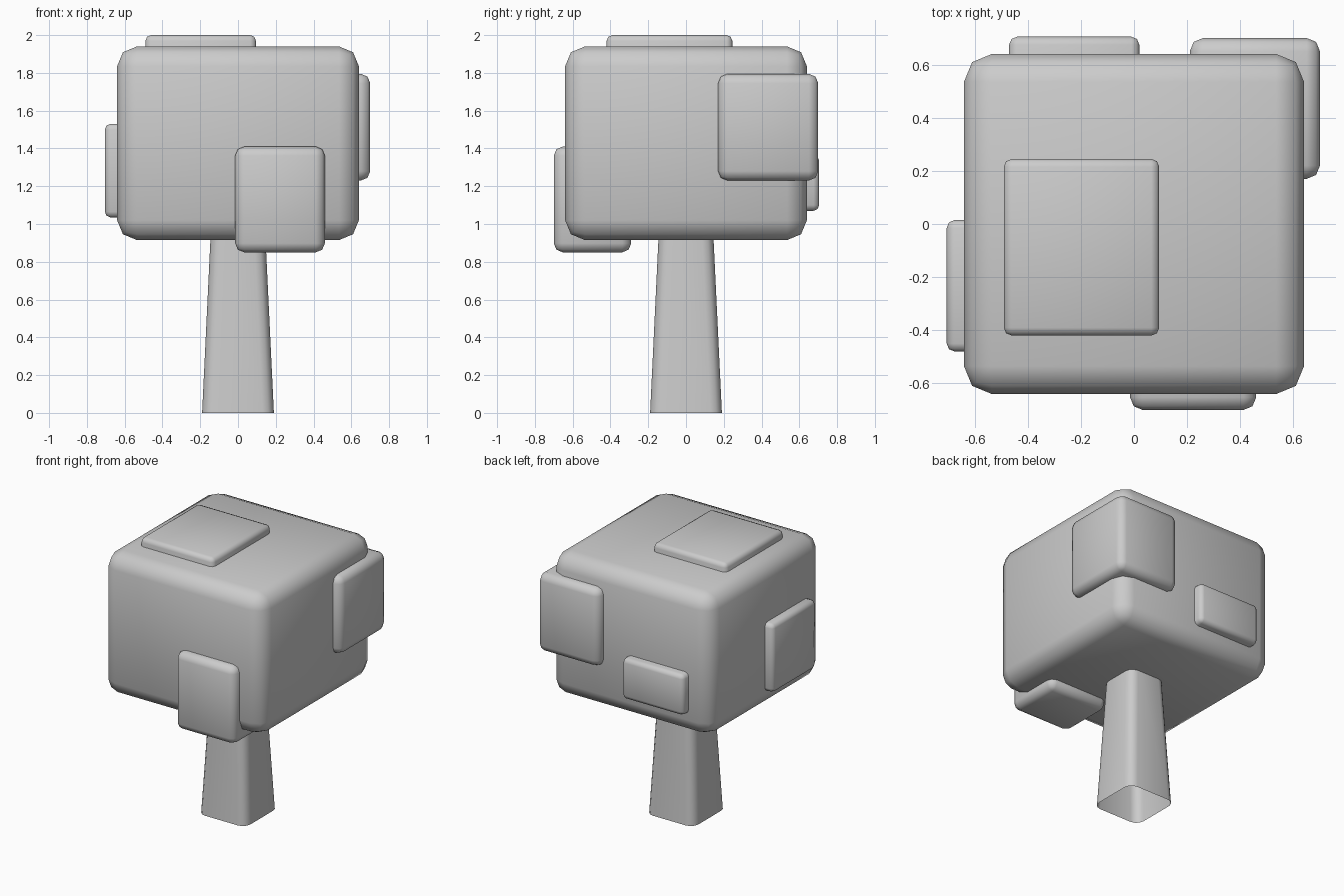
import bpy, bmesh
from math import radians

if "Cube" in bpy.data.objects:
    bpy.data.objects.remove(bpy.data.objects["Cube"])


def finish(obj):
    bpy.ops.object.select_all(action='DESELECT')
    obj.select_set(True)
    bpy.context.view_layer.objects.active = obj
    bpy.ops.object.shade_smooth_by_angle(angle=radians(50))


def rounded_box(name, lo, hi, bevel, segments=2):
    """Bevelled box spanning two opposite corners."""
    bm = bmesh.new()
    bmesh.ops.create_cube(bm, size=1)
    for v in bm.verts:
        v.co = [(a + b) / 2 + c * (b - a) for a, b, c in zip(lo, hi, v.co)]
    bmesh.ops.bevel(bm, geom=bm.edges[:], offset=bevel, segments=segments,
                    profile=0.5, affect='EDGES')
    mesh = bpy.data.meshes.new(name)
    bm.to_mesh(mesh)
    bm.free()
    obj = bpy.data.objects.new(name, mesh)
    bpy.context.collection.objects.link(obj)
    finish(obj)
    return obj


# Tapered trunk with rounded upright edges, open at the bottom
def trunk(base, top, height, bevel):
    bm = bmesh.new()
    bmesh.ops.create_cube(bm, size=2)
    for v in bm.verts:
        half = top if v.co.z > 0 else base
        v.co = (v.co.x * half, v.co.y * half, height if v.co.z > 0 else 0)
    upright = [e for e in bm.edges
               if abs(e.verts[0].co.z - e.verts[1].co.z) > 0.1]
    bmesh.ops.bevel(bm, geom=upright, offset=bevel, segments=3,
                    profile=0.5, affect='EDGES')
    bottom = [f for f in bm.faces if f.calc_center_median().z < 0.01]
    bmesh.ops.delete(bm, geom=bottom, context='FACES_ONLY')
    mesh = bpy.data.meshes.new("trunk")
    bm.to_mesh(mesh)
    bm.free()
    obj = bpy.data.objects.new("trunk", mesh)
    bpy.context.collection.objects.link(obj)
    finish(obj)


trunk(0.19, 0.142, 1.0, 0.06)

# Main foliage block
rounded_box("crown", (-0.64, -0.64, 0.915), (0.64, 0.64, 1.94), 0.105)

# Leaf clumps pushing out of the crown
clumps = {
    "front_leaves": ((-0.015, -0.70, 0.85), (0.46, -0.29, 1.41)),
    "corner_leaves": ((0.21, 0.17, 1.23), (0.70, 0.70, 1.795)),
    "back_leaves": ((-0.47, 0.30, 1.07), (0.02, 0.705, 1.365)),
    "left_leaves": ((-0.705, -0.48, 1.035), (-0.30, 0.015, 1.53)),
    "top_leaves": ((-0.49, -0.42, 1.60), (0.095, 0.245, 2.0)),
}
bevels = {"front_leaves": 0.048, "corner_leaves": 0.05}
for name, (lo, hi) in clumps.items():
    rounded_box(name, lo, hi, bevels.get(name, 0.03))
